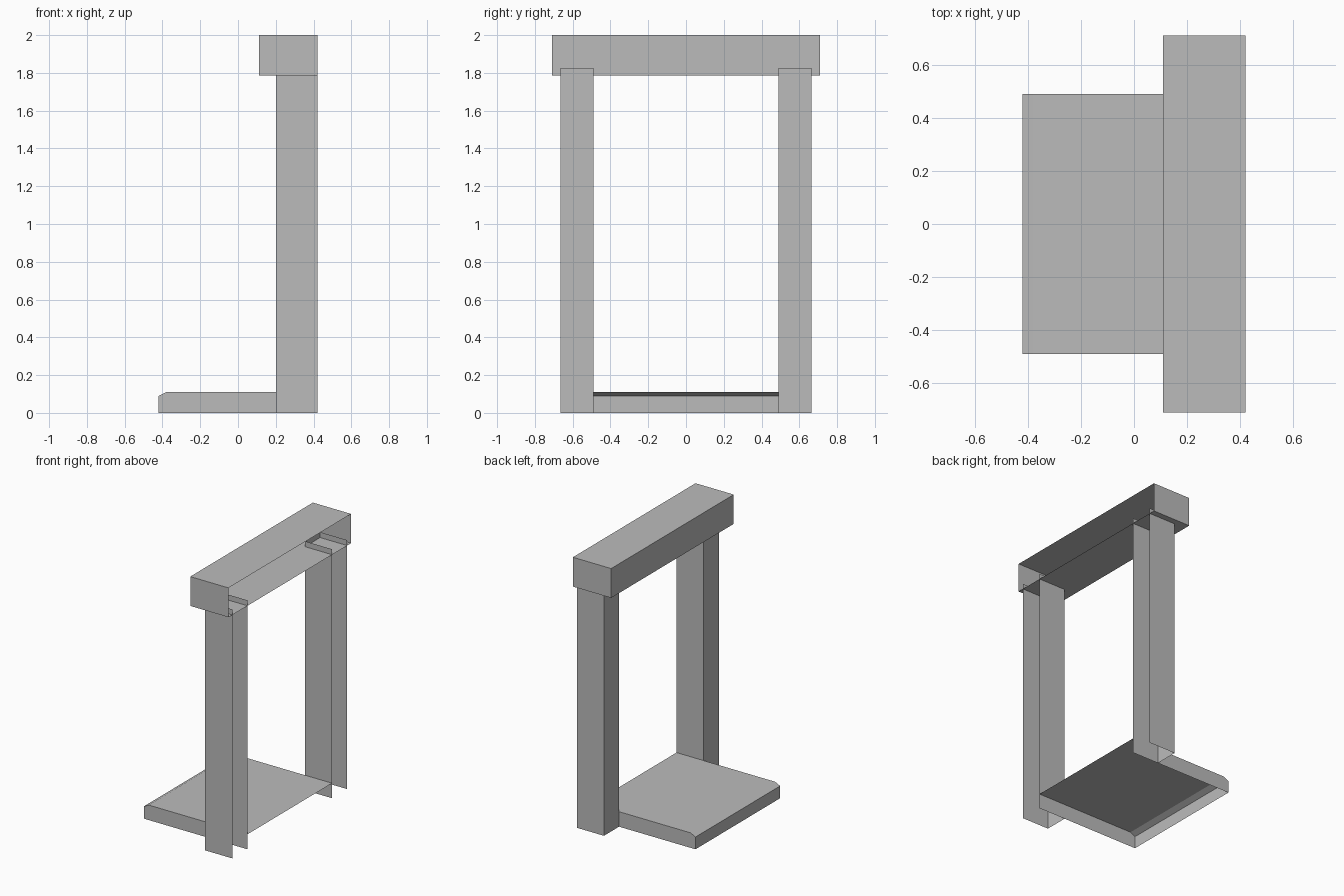
import bpy
import bmesh
from mathutils import Vector

if "Cube" in bpy.data.objects:
    bpy.data.objects.remove(bpy.data.objects["Cube"], do_unlink=True)

# One plain stone colour
STONE = (0.5, 0.5, 0.5, 1.0)
stone = bpy.data.materials.new("stone_grey")
stone.use_nodes = True
stone.diffuse_color = STONE
stone.node_tree.nodes["Principled BSDF"].inputs["Base Color"].default_value = STONE


def finish(name, bm):
    mesh = bpy.data.meshes.new(name)
    bm.to_mesh(mesh)
    bm.free()
    mesh.materials.append(stone)
    obj = bpy.data.objects.new(name, mesh)
    bpy.context.scene.collection.objects.link(obj)
    return obj


def open_box(name, low, high, open_sides):
    """Box between two corners, left open towards the given directions."""
    low, high = Vector(low), Vector(high)
    bm = bmesh.new()
    bmesh.ops.create_cube(bm, size=1)
    bm.normal_update()
    gone = [f for f in bm.faces
            if any(f.normal.dot(Vector(d)) > 0.9 for d in open_sides)]
    bmesh.ops.delete(bm, geom=gone, context='FACES')
    bmesh.ops.scale(bm, vec=high - low, verts=bm.verts)
    bmesh.ops.translate(bm, vec=(low + high) / 2, verts=bm.verts)
    return finish(name, bm)


BACK, UP, DOWN = (1, 0, 0), (0, 0, 1), (0, 0, -1)
WALL = 0.42          # plane where the surround meets the wall
INNER, OUTER = 0.49, 0.665

# Posts: hollow at the wall side, top and bottom
for side, y0, y1 in (("left", INNER, OUTER), ("right", -OUTER, -INNER)):
    open_box(side + "_post", (0.2, y0, 0), (WALL, y1, 1.825), (BACK, UP, DOWN))

# Lintel: hollow at the wall side
open_box("lintel", (0.11, -0.71, 1.785), (WALL, 0.71, 2.0), (BACK,))

# Hearth slab: chamfered profile, open at the wall side and underneath
profile = [(-0.42, 0), (-0.42, 0.09), (-0.38, 0.11), (WALL, 0.11), (WALL, 0)]
bm = bmesh.new()
near = [bm.verts.new((x, -INNER, z)) for x, z in profile]
far = [bm.verts.new((x, INNER, z)) for x, z in profile]
bm.faces.new(near[::-1])
bm.faces.new(far)
for i in range(3):
    bm.faces.new((near[i], near[i + 1], far[i + 1], far[i]))
bmesh.ops.recalc_face_normals(bm, faces=bm.faces)
bm.normal_update()
top = max(bm.faces, key=lambda f: f.calc_center_median().z)
if top.normal.z < 0:
    bmesh.ops.reverse_faces(bm, faces=bm.faces)
finish("hearth_slab", bm)
